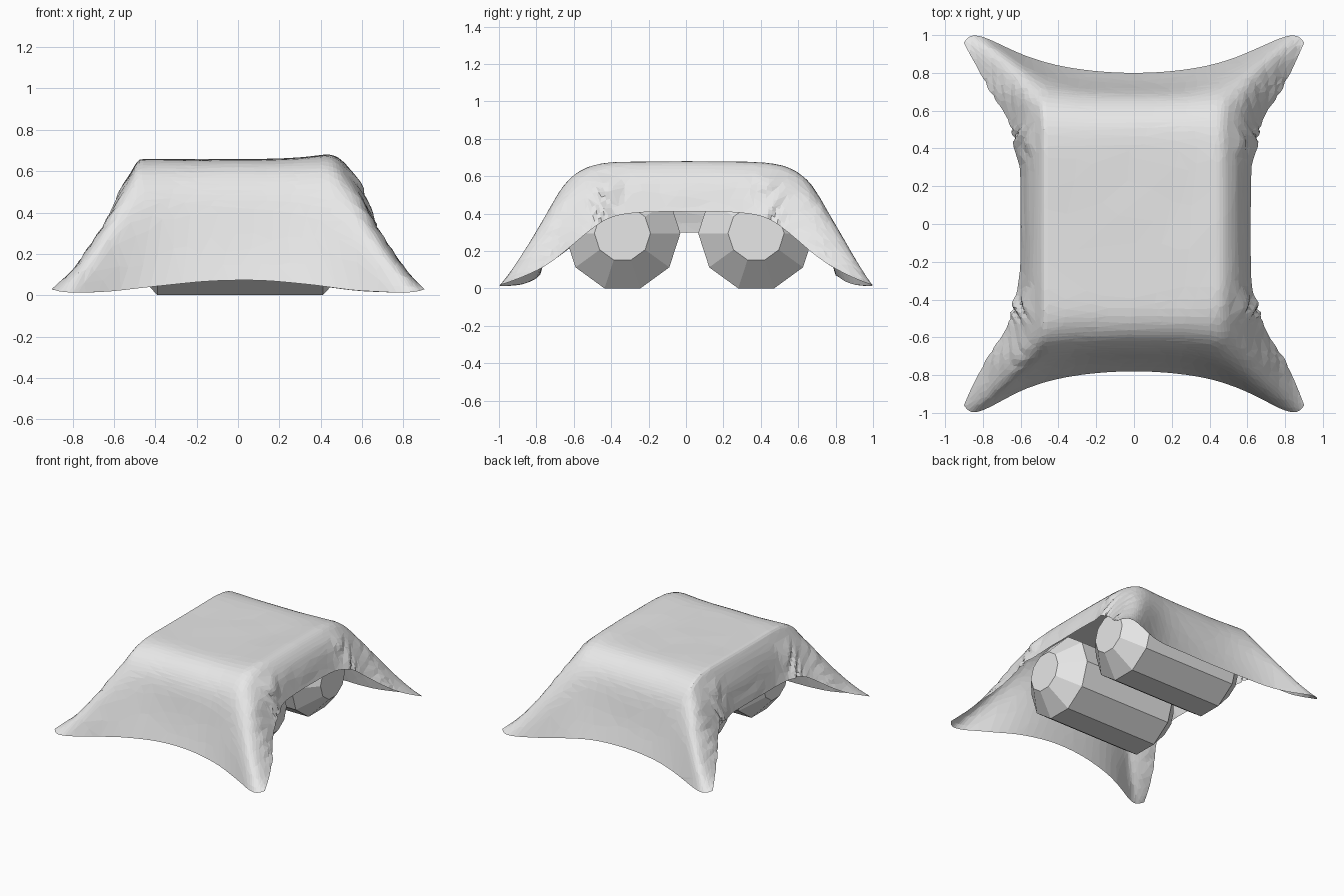
import bpy
import bmesh
import math
from mathutils import Vector, noise

if "Cube" in bpy.data.objects:
    bpy.data.objects.remove(bpy.data.objects["Cube"], do_unlink=True)


def make_material(name, colour):
    material = bpy.data.materials.new(name)
    material.use_nodes = True
    material.diffuse_color = colour
    material.node_tree.nodes["Principled BSDF"].inputs["Base Color"].default_value = colour
    return material


def make_object(name, bm, material):
    mesh = bpy.data.meshes.new(name)
    bmesh.ops.recalc_face_normals(bm, faces=bm.faces)
    bm.to_mesh(mesh)
    bm.free()
    mesh.materials.append(material)
    obj = bpy.data.objects.new(name, mesh)
    bpy.context.collection.objects.link(obj)
    return obj


grey = make_material("plain grey", (0.8, 0.8, 0.8, 1))


# Barrels: ten-sided, lying along x, with tapered ends
def make_barrel(name, y, sides=10):
    bm = bmesh.new()
    rings = []
    for x, radius in ((-0.53, 0.15), (-0.39, 0.31), (0.41, 0.31), (0.55, 0.15)):
        ring = []
        for i in range(sides):
            angle = math.tau * (i + 0.5) / sides - math.pi / 2
            ring.append(bm.verts.new((x, y + radius * math.cos(angle),
                                      0.295 + radius * math.sin(angle))))
        rings.append(ring)
    for a, b in zip(rings, rings[1:]):
        for i in range(sides):
            j = (i + 1) % sides
            bm.faces.new((a[i], a[j], b[j], b[i]))
    bm.faces.new(rings[0])
    bm.faces.new(rings[-1])
    return make_object(name, bm, grey)


make_barrel("front_barrel", -0.34)
make_barrel("back_barrel", 0.375)

# Cloth: one quarter as rows from the middle to the front hem,
# each row running from the middle to the side hem
quarter = [
    [(0, 0, .655), (.3, 0, .655), (.48, 0, .655), (.55, 0, .57), (.6, 0, .41)],
    [(0, .38, .66), (.3, .38, .66), (.48, .39, .66), (.55, .37, .57), (.6, .36, .41)],
    [(0, .54, .65), (.3, .54, .65), (.48, .55, .645), (.56, .52, .54), (.635, .48, .34)],
    [(0, .67, .53), (.3, .67, .53), (.5, .69, .55), (.59, .69, .44), (.71, .62, .22)],
    [(0, .71, .28), (.3, .72, .28), (.52, .77, .34), (.68, .86, .26), (.81, .77, .1)],
    [(0, .77, .08), (.35, .8, .055), (.6, .87, .015), (.85, 1.03, .01), (.9, .96, .03)],
]


def cloth_point(row, col):
    x, y, z = quarter[abs(row)][abs(col)]
    if col < -2 and abs(row) < 3:       # right flap hangs lower
        z -= 0.11 if col == -4 and abs(row) < 2 else 0.02
    if col in (2, 3) and abs(row) < 3:  # raised, rounder left shoulder
        z += 0.015 if abs(row) == 2 else 0.035
    if col == 2:
        x -= 0.02
    if col > 2 and abs(row) < 5:        # left side sits further out
        x += 0.015
    if row > 0 and abs(col) < 3 or 0 < row < 5:
        y += 0.02
    return Vector((math.copysign(x, col), math.copysign(y, row), z))


bm = bmesh.new()
grid = [[bm.verts.new(cloth_point(r, c)) for c in range(-4, 5)] for r in range(-5, 6)]
for a, b in zip(grid, grid[1:]):
    for i in range(8):
        bm.faces.new((a[i], a[i + 1], b[i + 1], b[i]))
# Firmer ridges along both shoulders
crease_layer = bm.edges.layers.float.new("crease_edge")
for a, b in zip(grid[2:], grid[3:-2]):
    for i, sharpness in ((2, 0.5), (6, 0.25)):
        bm.edges.get((a[i], b[i]))[crease_layer] = sharpness
cloth = make_object("draped_cloth", bm, grey)
bpy.context.view_layer.objects.active = cloth
subdivide = cloth.modifiers.new("soften", 'SUBSURF')
subdivide.levels = 3
subdivide.boundary_smooth = 'PRESERVE_CORNERS'
bpy.ops.object.modifier_apply(modifier="soften")


# Gathered folds beside the barrels and loose creases elsewhere
def bump(value, centre, width):
    return math.exp(-((value - centre) / width) ** 2)


for vert in cloth.data.vertices:
    x, y, z = vert.co
    side = min(1, max(0, (abs(x) - 0.52) / 0.06))
    gather = side * (bump(abs(y), 0.43, 0.08) + 0.4 * bump(abs(y), 0.7, 0.08))
    fold = math.sin(abs(y) * 125) * 0.025 * gather
    crease = noise.noise(Vector((x * 4, y * 4, z * 7))) * 0.01
    vert.co.x += math.copysign(fold, x) + math.copysign(crease, x) * side
    vert.co.z = max(0.005, z + crease * 0.4)

# Irregular flat facets
facets = cloth.modifiers.new("facets", 'DECIMATE')
facets.ratio = 0.25
bpy.ops.object.modifier_apply(modifier="facets")
